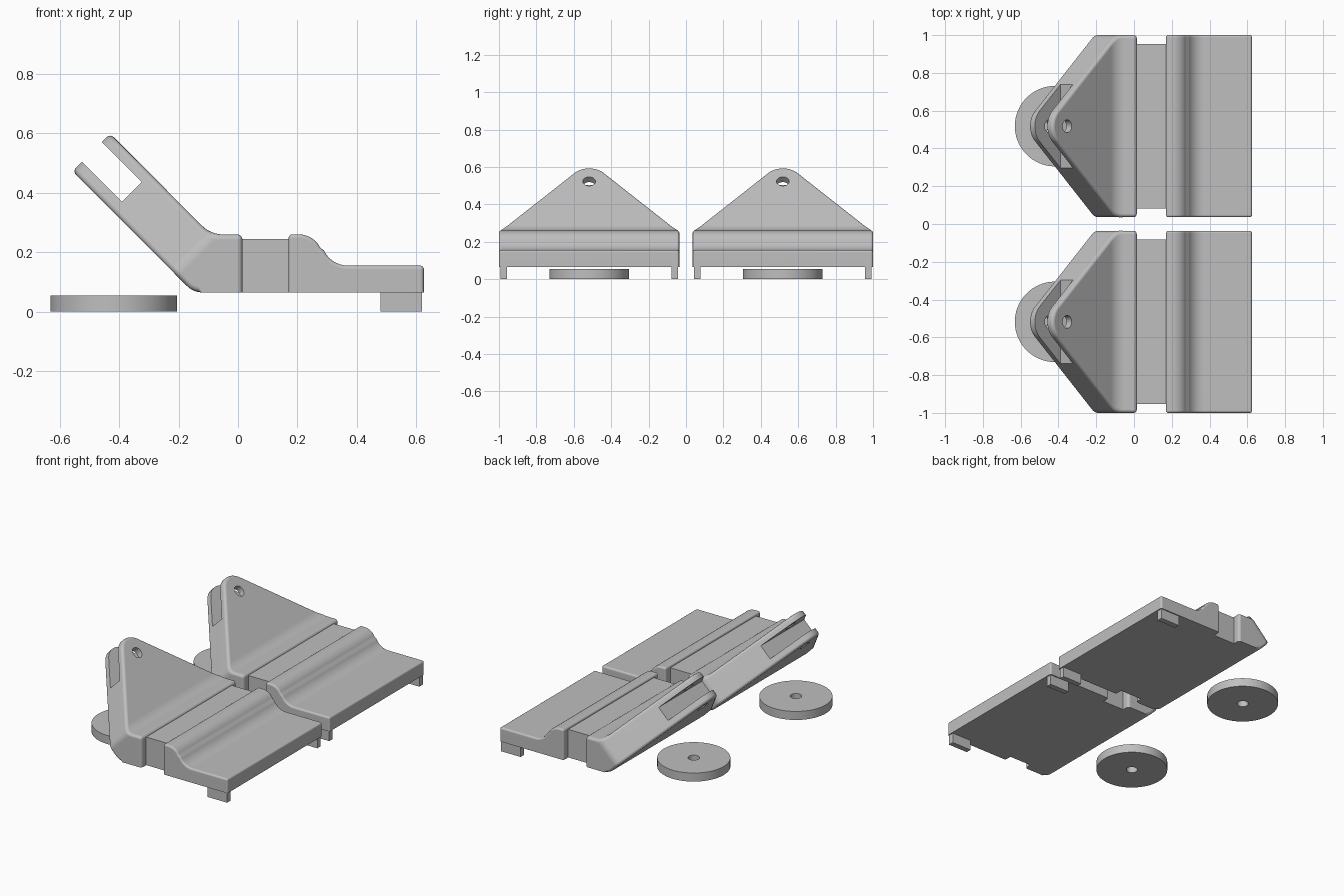
import bpy, bmesh, math
from mathutils import Vector

cube = bpy.data.objects.get("Cube")
if cube:
    bpy.data.objects.remove(cube, do_unlink=True)

GREY = (0.52, 0.52, 0.52, 1)
grey = bpy.data.materials.new("light_grey")
grey.use_nodes = True
grey.diffuse_color = GREY
grey.node_tree.nodes["Principled BSDF"].inputs["Base Color"].default_value = GREY

HALF = 0.482      # half width of one clip
SPACING = 0.518   # centre of each clip in y
BASE = 0.065      # underside height
R2 = math.sqrt(0.5)


def arc(cx, cy, r, a0, a1, n=8):
    angles = [math.radians(a0 + (a1 - a0) * i / n) for i in range(n + 1)]
    return [(cx + r * math.cos(a), cy + r * math.sin(a)) for a in angles]


def along_y(p, q, t):
    return Vector((p, t, q))


def along_z(p, q, t):
    return Vector((p, q, t))


def arm_space(u, y, n):
    """u runs up the tilted arm, n is its upward normal."""
    return Vector(((n - u) * R2, y, (n + u) * R2))


def prism(name, points, t0, t1, place):
    bm = bmesh.new()
    face = bm.faces.new([bm.verts.new(place(p, q, t0)) for p, q in points])
    extruded = bmesh.ops.extrude_face_region(bm, geom=[face])["geom"]
    shift = place(0, 0, t1) - place(0, 0, t0)
    bmesh.ops.translate(bm, vec=shift, verts=[g for g in extruded if isinstance(g, bmesh.types.BMVert)])
    bmesh.ops.recalc_face_normals(bm, faces=bm.faces)
    mesh = bpy.data.meshes.new(name)
    bm.to_mesh(mesh)
    bm.free()
    obj = bpy.data.objects.new(name, mesh)
    bpy.context.collection.objects.link(obj)
    return obj


def cut(obj, tool, operation="DIFFERENCE"):
    mod = obj.modifiers.new("cut", "BOOLEAN")
    mod.operation, mod.object, mod.solver = operation, tool, "EXACT"
    bpy.context.view_layer.update()
    result = bpy.data.meshes.new_from_object(obj.evaluated_get(bpy.context.evaluated_depsgraph_get()))
    obj.modifiers.clear()
    obj.data = result
    bpy.data.objects.remove(tool, do_unlink=True)


def round_edges(obj, width):
    """Round every crease except those around the flat underside."""
    bm = bmesh.new()
    bm.from_mesh(obj.data)
    bmesh.ops.remove_doubles(bm, verts=bm.verts, dist=0.0002)
    edges = [e for e in bm.edges
             if e.calc_face_angle(0) > math.radians(35)
             and max(v.co.z for v in e.verts) > BASE + 0.0005]
    bmesh.ops.bevel(bm, geom=edges, offset=width, offset_type="OFFSET", segments=4,
                    profile=0.5, affect="EDGES", clamp_overlap=False)
    bm.to_mesh(obj.data)
    bm.free()


def finish(obj):
    """Colour and shade a part, then place one in each clip."""
    mesh = obj.data
    mesh.materials.clear()
    mesh.materials.append(grey)
    mesh.polygons.foreach_set("use_smooth", [True] * len(mesh.polygons))
    mesh.set_sharp_from_angle(angle=math.radians(40))
    weighted = obj.modifiers.new("even_shading", "WEIGHTED_NORMAL")
    weighted.keep_sharp = True
    name = obj.name
    twin = obj.copy()
    bpy.context.collection.objects.link(twin)
    for o, side, label in ((obj, -1, "front"), (twin, 1, "back")):
        o.location.y = side * SPACING
        o.name = f"{label}_{name}"


# Tilted arm: side profile intersected with a round-tipped triangle
tip = 0.9
profile = [(0.015, BASE), (0.015, 0.26)] + arc(-0.05, 0.36, 0.1, 270, 225)
profile += [tuple(arm_space(tip, 0, n).xz) for n in (0.12, -0.06)]
profile += arc(-0.12, BASE + 0.0725, 0.0725, 225, 270)
arm = prism("arm", profile, -0.6, 0.6, along_y)

slope, tip_r, corner_r = 48, 0.11, 0.06
c, s = math.cos(math.radians(slope)), math.sin(math.radians(slope))
tip_u = 0.728 - tip_r
corner_y = HALF - corner_r
corner_u = (c * tip_u + tip_r - corner_r - s * corner_y) / c
outline = [(-0.5, -HALF)] + arc(corner_u, -corner_y, corner_r, -90, -slope, 5)
outline += arc(tip_u, 0, tip_r, -slope, slope, 14)
outline += arc(corner_u, corner_y, corner_r, slope, 90, 5) + [(-0.5, HALF)]
cut(arm, prism("arm_outline", outline, -0.7, 0.9, arm_space), "INTERSECT")
round_edges(arm, 0.018)

# Slot between the two prongs, and the pin hole through them
slot = [(0.537, -0.6), (1, -0.6), (1, 0.6), (0.537, 0.6)]
cut(arm, prism("slot_cutter", slot, -0.014, 0.08, arm_space))
pin = arc(0.62, 0, 0.034, 0, 345, 23)
cut(arm, prism("pin_cutter", pin, -0.3, 0.3, arm_space))
finish(arm)

# Narrow core at the bottom of the groove
core = [(0.0, BASE), (0.185, BASE), (0.185, 0.245), (0.0, 0.245)]
finish(prism("groove_core", core, -0.435, 0.435, along_y))

# Stepped deck with an S-shaped rise
deck_profile = [(0.17, BASE), (0.625, BASE), (0.625, 0.155)]
deck_profile += arc(0.37, 0.245, 0.09, 270, 205) + arc(0.205, 0.18, 0.08, 25, 90)
deck_profile += [(0.17, 0.26)]
deck = prism("deck", deck_profile, -HALF, HALF, along_y)
round_edges(deck, 0.012)
finish(deck)

# Feet under the outer corners of the deck
foot = [(0.48, 0), (0.618, 0), (0.618, BASE + 0.01), (0.48, BASE + 0.01)]
for side, label in ((-1, "near_foot"), (1, "far_foot")):
    a, b = sorted((side * 0.44, side * 0.475))
    finish(prism(label, foot, a, b, along_y))

# Loose washer lying under the arm
washer = prism("washer", arc(-0.418, 0, 0.213, 0, 355, 71), 0, 0.055, along_z)
cut(washer, prism("washer_cutter", arc(-0.418, 0, 0.034, 0, 345, 23), -0.1, 0.2, along_z))
finish(washer)
